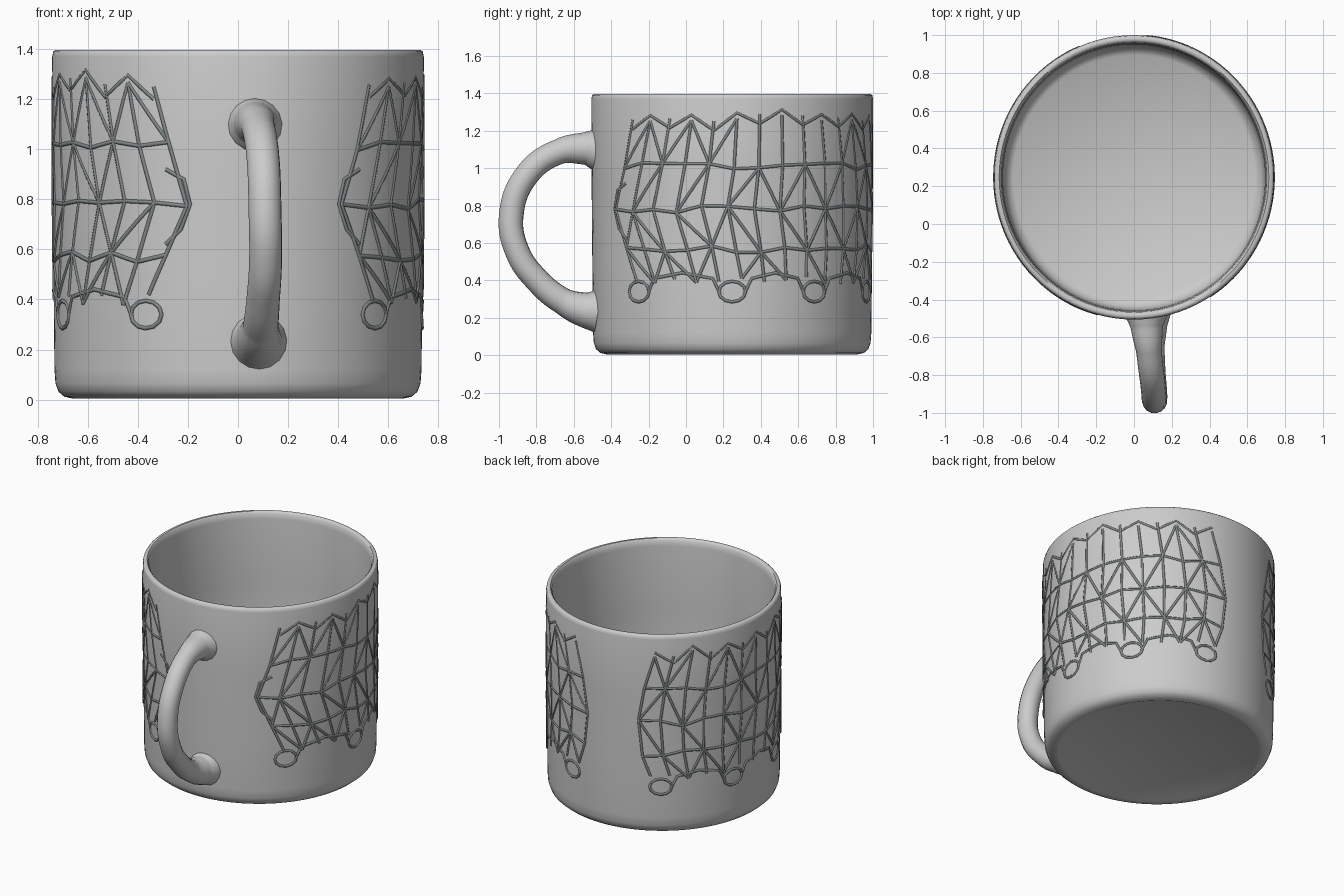
import bpy, bmesh, math, random

if "Cube" in bpy.data.objects:
    bpy.data.objects.remove(bpy.data.objects["Cube"])

random.seed(4)
CY = 0.247          # centre of the cup in y
RX, RY = 0.742, 0.753


def link(ob):
    bpy.context.collection.objects.link(ob)
    return ob


# Cup body: one revolved profile (outer wall, rim, inner wall, floor)
def cup_body():
    prof = [(0, .015), (.62, .015), (.645, .004), (.66, .004), (.695, .012), (.718, .032),
            (.73, .065), (.734, .12), (.738, .5), (.742, .95), (.743, 1.37), (.739, 1.39),
            (.73, 1.397), (.715, 1.397), (.705, 1.385), (.70, 1.35), (.695, .9), (.69, .15),
            (.675, .095), (.64, .07), (0, .07)]
    n = 96
    bm = bmesh.new()
    rings = []
    for r, z in prof:
        if r == 0:
            rings.append([bm.verts.new((0, CY, z))])
        else:
            rings.append([bm.verts.new((r / .743 * RX * math.cos(2 * math.pi * i / n),
                                        CY + r / .743 * RY * math.sin(2 * math.pi * i / n), z))
                          for i in range(n)])
    for a, b in zip(rings, rings[1:]):
        for i in range(n):
            j = (i + 1) % n
            if len(a) == 1:
                bm.faces.new((a[0], b[j], b[i]))
            elif len(b) == 1:
                bm.faces.new((a[i], a[j], b[0]))
            else:
                bm.faces.new((a[i], a[j], b[j], b[i]))
    bmesh.ops.recalc_face_normals(bm, faces=bm.faces)
    for f in bm.faces:
        f.smooth = True
    me = bpy.data.meshes.new("cup_body")
    bm.to_mesh(me)
    bm.free()
    return link(bpy.data.objects.new("cup_body", me))


# Handle: bevelled spline, flared where it meets the wall
def handle():
    cu = bpy.data.curves.new("handle", 'CURVE')
    cu.dimensions = '3D'
    cu.bevel_depth = .066
    cu.bevel_resolution = 6
    cu.resolution_u = 10
    pts = [(.065, -.475, 1.10, 1.75), (.068, -.545, 1.105, 1.3), (.08, -.68, 1.088, 1.02),
           (.10, -.85, .965, 1), (.108, -.934, .75, 1), (.11, -.90, .55, 1),
           (.10, -.79, .395, 1.02), (.09, -.66, .29, 1.08), (.083, -.55, .245, 1.4),
           (.08, -.475, .235, 1.75)]
    sp = cu.splines.new('BEZIER')
    sp.bezier_points.add(len(pts) - 1)
    for p, (x, y, z, r) in zip(sp.bezier_points, pts):
        p.co = (x, y, z)
        p.radius = r
        p.handle_left_type = p.handle_right_type = 'AUTO'
    sp.use_smooth = True
    return link(bpy.data.objects.new("handle", cu))


# Wall decoration: thin dark line drawing, almost flush with the wall
def wall_pattern(name, side, mat):
    cu = bpy.data.curves.new(name, 'CURVE')
    cu.dimensions = '3D'
    cu.bevel_depth = .009
    cu.bevel_resolution = 1
    cu.materials.append(mat)

    def line(pts):
        dense = []
        for (a, z), (b, w) in zip(pts, pts[1:]):
            k = max(1, math.ceil(abs(b - a) / 4))
            dense += [(a + (b - a) * i / k, z + (w - z) * i / k) for i in range(k)]
        dense.append(pts[-1])
        sp = cu.splines.new('POLY')
        sp.points.add(len(dense) - 1)
        for p, (a, z) in zip(sp.points, dense):
            t = math.radians(9 + side * a)
            s = .987 + .006 * min(z, 1)
            p.co = ((RX * s) * math.sin(t), CY - (RY * s) * math.cos(t), z, 1)

    # horizontal bands: start angle, end angle, height
    bands = [(36, 158, 1.27), (31, 163, 1.01), (25, 166, .78), (32, 164, .57), (38, 160, .40)]
    rows = []
    for a, b, z in bands:
        n = 13
        rows.append([(a + (b - a) * i / n, z + random.uniform(-.022, .022)) for i in range(n + 1)])
    for row in rows[1:4]:
        line(row)
    # scalloped top edge
    line([(a, z + (.03 if i % 2 else -.05)) for i, (a, z) in enumerate(rows[0])])
    # struts and diagonals between bands
    for k, (up, low) in enumerate(zip(rows, rows[1:])):
        for i in range(len(up)):
            line([up[i], low[i]])
            if i + 1 < len(up) and random.random() < .65:
                line([up[i], low[i + 1]] if (i + k) % 2 else [up[i + 1], low[i]])
    # pointed tip facing the handle
    line([(32, .92), (26, .88), (24, .78), (27, .68), (32, .62)])
    # feet with open oval ends, joined by the lower edge
    feet = [39, 81, 117, 155]
    for f in feet:
        line([(f + 5.5 * math.cos(i * math.pi / 6), .34 + .055 * math.sin(i * math.pi / 6))
              for i in range(13)])
    for f, g in zip(feet, feet[1:]):
        m = (f + g) / 2
        line([(f + 5, .33), (f + 8, .41), (m, .44), (g - 8, .41), (g - 5, .33)])
    return link(bpy.data.objects.new(name, cu))


cup = cup_body()
bpy.context.view_layer.objects.active = cup
cup.select_set(True)
bpy.ops.object.shade_smooth_by_angle(angle=math.radians(50))
handle()

ink = bpy.data.materials.new("dark_grey_line")
ink.diffuse_color = (.22, .24, .24, 1)
ink.use_nodes = True
ink.node_tree.nodes["Principled BSDF"].inputs["Base Color"].default_value = ink.diffuse_color
wall_pattern("right_pattern", 1, ink)
wall_pattern("left_pattern", -1, ink)
